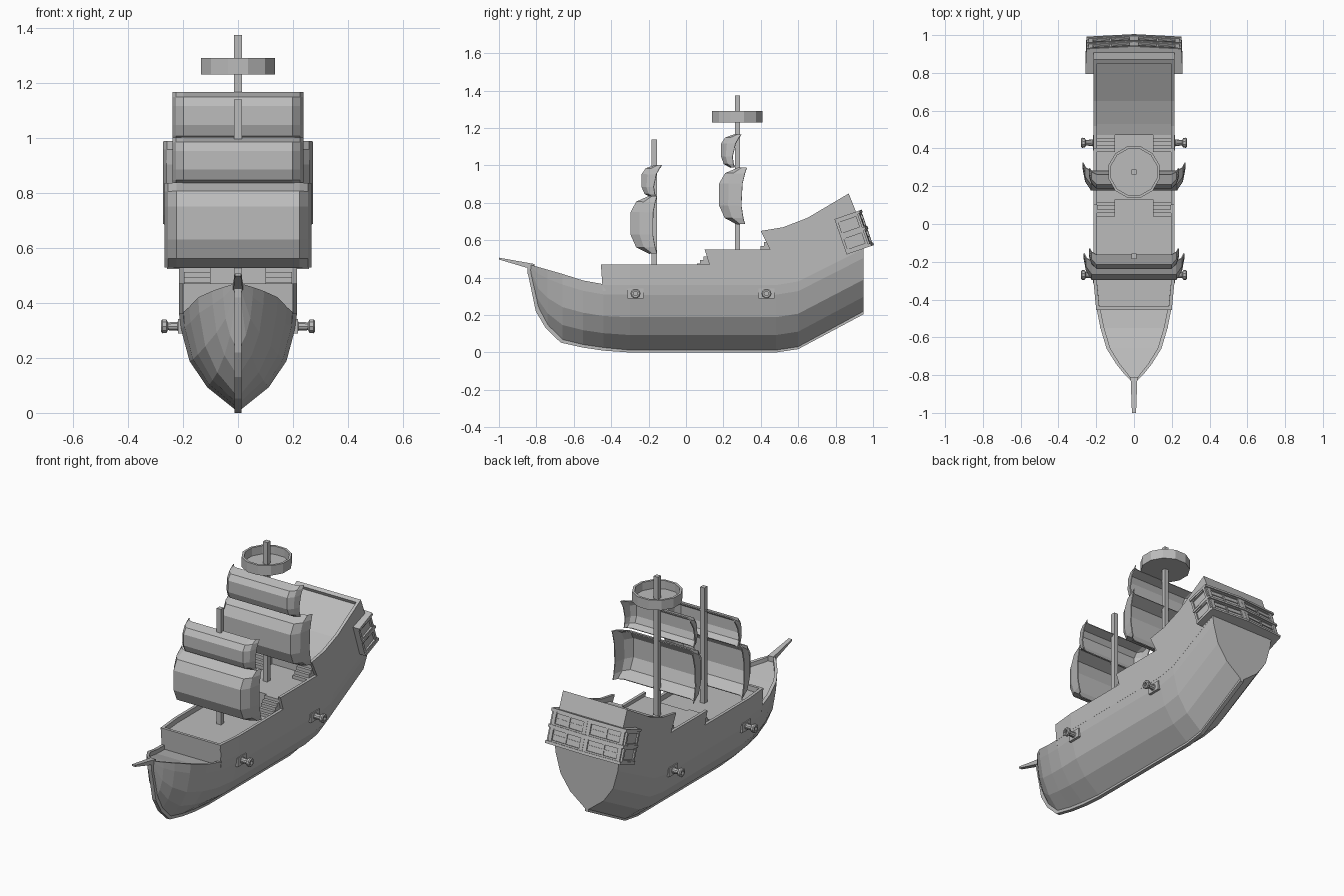
import bpy, bmesh, math
from mathutils import Matrix, Vector

cube = bpy.data.objects.get("Cube")
if cube:
    bpy.data.objects.remove(cube, do_unlink=True)

mat = bpy.data.materials.new("plain grey")
mat.use_nodes = True
GREY = (0.5, 0.5, 0.5, 1)
mat.diffuse_color = GREY
mat.node_tree.nodes["Principled BSDF"].inputs["Base Color"].default_value = GREY


def finish(name, bm):
    bmesh.ops.recalc_face_normals(bm, faces=bm.faces)
    mesh = bpy.data.meshes.new(name)
    bm.to_mesh(mesh)
    bm.free()
    mesh.materials.append(mat)
    ob = bpy.data.objects.new(name, mesh)
    bpy.context.scene.collection.objects.link(ob)
    return ob


def loft(name, rings, closed=True, caps=True):
    """Skin a row of equal-length point rings."""
    bm = bmesh.new()
    rows = [[bm.verts.new(p) for p in r] for r in rings]
    n = len(rows[0])
    for a, b in zip(rows, rows[1:]):
        for i in range(n if closed else n - 1):
            j = (i + 1) % n
            bm.faces.new((a[i], a[j], b[j], b[i]))
    if caps:
        bm.faces.new(rows[0])
        bm.faces.new(rows[-1])
    return finish(name, bm)


def across(name, pts, x0, x1):
    """Extrude a (y, z) outline from x0 to x1."""
    return loft(name, [[(x, y, z) for y, z in pts] for x in (x0, x1)])


def box(name, x, y, z, matrix=Matrix()):
    """Box from three (low, high) ranges."""
    ob = across(name, [(y[0], z[0]), (y[1], z[0]), (y[1], z[1]), (y[0], z[1])], *x)
    ob.data.transform(matrix)
    return ob


# Hull: y, keel height, sheer height, half width
stations = [
    (-0.835, 0.43, 0.47, 0.012), (-0.79, 0.23, 0.457, 0.055),
    (-0.74, 0.14, 0.443, 0.095), (-0.66, 0.065, 0.42, 0.145),
    (-0.55, 0.04, 0.385, 0.178), (-0.44, 0.025, 0.365, 0.2),
    (-0.3, 0.012, 0.365, 0.215), (0.48, 0.012, 0.365, 0.215),
    (0.6, 0.03, 0.385, 0.215), (0.95, 0.22, 0.56, 0.215)]
shape = [(0.05, 0), (0.52, 0.23), (0.82, 0.5), (0.97, 0.84), (1, 1)]
rings = []
for y, keel, top, w in stations:
    rim = max(w - 0.02, w * 0.3)
    half = [(w * fx, y, keel + (top - keel) * fz) for fx, fz in shape]
    half += [(rim, y, top), (rim, y, top - 0.025)]
    rings.append(half + [(-x, b, c) for x, b, c in reversed(half)])
loft("hull", rings)

# Keel and stem strip following the hull bottom
path = [(s[0], s[1]) for s in stations]
outer = [(-0.847, 0.43), (-0.803, 0.22), (-0.75, 0.13), (-0.67, 0.053), (-0.55, 0.026),
         (-0.44, 0.01), (-0.3, 0), (0.48, 0), (0.6, 0.018), (0.95, 0.205)]
loft("keel", [[(-0.012, *o), (0.012, *o), (0.012, i[0], i[1] + 0.02),
               (-0.012, i[0], i[1] + 0.02)] for o, i in zip(outer, path)])
loft("stem_head", [[(-w, y, z), (w, y, z), (w, y + 0.025, z), (-w, y + 0.025, z)]
                   for w, y, z in ((0.012, -0.847, 0.42), (0.016, -0.85, 0.475))])

# Bowsprit
loft("bowsprit", [[(-w, y, z - h), (w, y, z - h), (w, y, z + h), (-w, y, z + h)]
                  for w, y, z, h in ((0.018, -0.81, 0.457, 0.016), (0.011, -1, 0.502, 0.005))])

# Stepped topsides
side = [(-0.3, 0.36), (-0.3, 0.47), (0.125, 0.47), (0.1, 0.55), (0.45, 0.55),
        (0.4, 0.65), (0.52, 0.67), (0.65, 0.72), (0.87, 0.85), (0.95, 0.65),
        (0.95, 0.555), (0.6, 0.38), (0.48, 0.36)]
for s, label in ((1, "left"), (-1, "right")):
    across(label + "_topside", side, s * 0.197, s * 0.215)
    loft(label + "_fore_topside", [
        [(s * w, y, 0.36), (s * (w - 0.018), y, 0.36),
         (s * (w - 0.018), t, 0.47), (s * w, t, 0.47)]
        for w, y, t in ((0.2, -0.445, -0.455), (0.215, -0.3, -0.3))])

# Decks, bulkheads and transom
across("main_bulkhead", [(-0.445, 0.33), (-0.43, 0.33), (-0.438, 0.47), (-0.455, 0.47)], -0.198, 0.198)
box("main_deck", (-0.199, 0.199), (-0.31, 0.14), (0.42, 0.44))
loft("main_deck_front", [[(-w, y, 0.42), (w, y, 0.42), (w, y, 0.44), (-w, y, 0.44)]
                         for w, y in ((0.185, -0.44), (0.2, -0.3))])
across("upper_deck", [(0.13, 0.42), (0.13, 0.53), (0.48, 0.53), (0.48, 0.51), (0.145, 0.51),
                      (0.145, 0.42)], -0.199, 0.199)
across("quarter_deck", [(0.47, 0.51), (0.47, 0.63), (0.53, 0.65), (0.65, 0.7), (0.86, 0.82),
                        (0.86, 0.8), (0.65, 0.68), (0.53, 0.63), (0.485, 0.61), (0.485, 0.51)],
       -0.199, 0.199)
across("transom", [(0.85, 0.838), (0.87, 0.85), (0.95, 0.65), (0.95, 0.53), (0.93, 0.53),
                   (0.93, 0.65)], -0.199, 0.199)

# Stairs on both sides of each deck break
for label, y_end, z0, z1 in (("lower", 0.13, 0.44, 0.53), ("upper", 0.47, 0.53, 0.63)):
    for s, hand in ((1, "left"), (-1, "right")):
        pts = [(y_end, z0 - 0.01)]
        for i in range(5):
            y = y_end - 0.09 + 0.018 * i
            pts += [(y, z0 + (z1 - z0) * i / 5), (y, z0 + (z1 - z0) * (i + 1) / 5)]
        pts += [(y_end, z1)]
        across(f"{hand}_{label}_stairs", pts, s * 0.1, s * 0.197)

# Masts
for label, y, z0, z1 in (("fore", -0.17, 0.42, 1.14), ("main", 0.275, 0.5, 1.375)):
    box(label + "_mast", (-0.014, 0.014), (y - 0.014, y + 0.014), (z0, z1))


# Sails: billowed sheets, (depth, drop) from head to foot
billow = [(0.3, 0), (0.77, 0.1), (1, 0.28), (1, 0.67), (0.77, 0.89), (0.3, 1)]
columns = [(-1, 0), (-0.95, 0.6), (-0.84, 1), (0.84, 1), (0.95, 0.6), (1, 0)]


def sail(name, w, front, head, foot, z1, z0):
    rows = []
    for d, t in billow:
        edge = head + (foot - head) * t - 0.1 * t * (1 - t)
        rows.append([(w * u, edge + (edge + (front - edge) * d - edge) * k, z1 + (z0 - z1) * t)
                     for u, k in columns])
    ob = loft(name, rows, closed=False, caps=False)
    solid = ob.modifiers.new("thickness", "SOLIDIFY")
    solid.thickness = 0.006
    solid.offset = 0


sail("fore_course", 0.265, -0.294, -0.155, -0.155, 0.835, 0.53)
sail("fore_topsail", 0.235, -0.235, -0.13, -0.16, 1.0, 0.83)
sail("main_course", 0.27, 0.18, 0.325, 0.315, 0.987, 0.687)
sail("main_topsail", 0.235, 0.19, 0.295, 0.26, 1.165, 0.99)


# Turned parts
def turned(name, profile, sides, matrix):
    rings = []
    for r, z in profile:
        angles = [math.tau * (i + 0.5) / sides for i in range(sides)]
        rings.append([(r * math.cos(a), r * math.sin(a), z) for a in angles])
    loft(name, rings).data.transform(matrix)


turned("lookout_basket", [(0.14, 1.23), (0.14, 1.29), (0.126, 1.29), (0.126, 1.24)], 12,
       Matrix.Translation((0, 0.275, 0)))

# Cannons and gun ports
for s, hand in ((1, "left"), (-1, "right")):
    for label, y in (("fore", -0.27), ("aft", 0.43)):
        turn = Matrix.Translation((0, y, 0.315)) @ Matrix.Rotation(s * math.pi / 2, 4, "Y")
        turned(f"{hand}_{label}_cannon",
               [(0.022, 0.17), (0.022, 0.215), (0.017, 0.22), (0.015, 0.255), (0.025, 0.26),
                (0.027, 0.275), (0.021, 0.28), (0.012, 0.28), (0.012, 0.25)], 10, turn)
        box(f"{hand}_{label}_gun_port", (s * 0.19, s * 0.218), (y - 0.042, y + 0.042), (0.288, 0.342))

# Stern gallery, tilted back, two rows of framed windows
tilt = Matrix.Translation((0, 0.897, 0.643)) @ Matrix.Rotation(math.radians(19), 4, "X")


def gallery_layer(name, g, z0, z1):
    plan = [(-0.244 - g, -0.075), (-0.238 - g, 0.052 + g), (0, 0.066 + g),
            (0.238 + g, 0.052 + g), (0.244 + g, -0.075)]
    loft(name, [[(x, y, z) for x, y in plan] for z in (z0, z1)]).data.transform(tilt)


gallery_layer("gallery_body", 0, -0.095, 0.095)
for label, z in (("bottom", -0.092), ("middle", 0), ("top", 0.092)):
    gallery_layer(f"gallery_{label}_ledge", 0.014, z - 0.008, z + 0.008)
for row, z in (("lower", -0.046), ("upper", 0.046)):
    for s, hand in ((1, "left"), (-1, "right")):
        # stern windows: frame posts, mullion and bars follow the bowed back
        bow = tilt @ Matrix.Translation((0, 0.066, z)) @ Matrix.Rotation(-s * 0.0588, 4, "Z")
        for x, w, out in ((0.012, 0.012, 0.009), (0.125, 0.005, 0.005), (0.228, 0.012, 0.009)):
            box(f"{hand}_{row}_window_post", (s * x - w, s * x + w), (-0.01, out), (-0.04, 0.04), bow)
        for h, t, out in ((-0.034, 0.005, 0.008), (0, 0.003, 0.004), (0.034, 0.005, 0.008)):
            box(f"{hand}_{row}_window_bar", (s * 0.01, s * 0.23), (-0.01, out), (h - t, h + t), bow)
        # side windows
        flank = tilt @ Matrix.Translation((s * 0.242, 0, z))
        for y in (-0.068, 0.045):
            box(f"{hand}_{row}_side_post", (-0.01, 0.01), (y - 0.007, y + 0.007), (-0.04, 0.04), flank)
        for h in (-0.034, 0.034):
            box(f"{hand}_{row}_side_bar", (-0.01, 0.009), (-0.07, 0.05), (h - 0.005, h + 0.005), flank)
